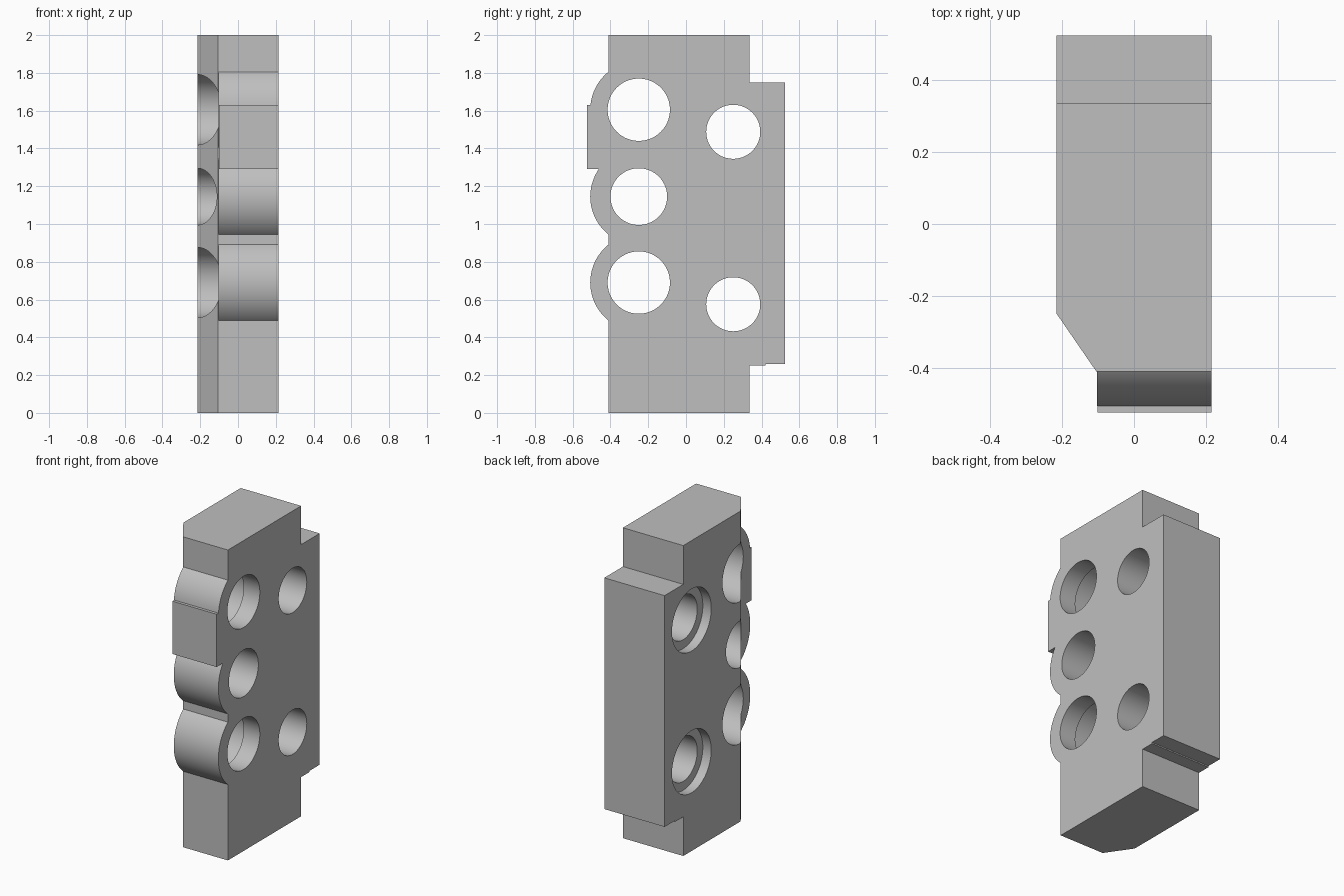
import bpy, bmesh, math
from mathutils import Matrix

if "Cube" in bpy.data.objects:
    bpy.data.objects.remove(bpy.data.objects["Cube"], do_unlink=True)

grey = bpy.data.materials.new("plain grey")
grey.use_nodes = True
grey.diffuse_color = (0.52, 0.52, 0.52, 1)
grey.node_tree.nodes["Principled BSDF"].inputs["Base Color"].default_value = (0.52, 0.52, 0.52, 1)

XL, XR = -0.215, 0.215    # side faces
XB = -0.103               # inner end of the bosses
YH = -0.25                # axis of the front holes


def finish(name, bm):
    bmesh.ops.recalc_face_normals(bm, faces=bm.faces)
    mesh = bpy.data.meshes.new(name)
    bm.to_mesh(mesh)
    bm.free()
    mesh.materials.append(grey)
    obj = bpy.data.objects.new(name, mesh)
    bpy.context.collection.objects.link(obj)
    return obj


def plate(name, outline, z0, z1):
    """Plan outline (x, y) extruded from z0 to z1."""
    bm = bmesh.new()
    face = bm.faces.new([bm.verts.new((x, y, z0)) for x, y in outline])
    new = bmesh.ops.extrude_face_region(bm, geom=[face])["geom"]
    bmesh.ops.translate(bm, vec=(0, 0, z1 - z0),
                        verts=[v for v in new if isinstance(v, bmesh.types.BMVert)])
    return finish(name, bm)


def block(name, x0, x1, y0, y1, z0, z1):
    return plate(name, [(x0, y0), (x1, y0), (x1, y1), (x0, y1)], z0, z1)


def rod(name, x0, x1, y, z, r):
    """Cylinder lying along x."""
    bm = bmesh.new()
    bmesh.ops.create_cone(bm, cap_ends=True, segments=72, radius1=r, radius2=r, depth=x1 - x0,
                          matrix=Matrix.Translation(((x0 + x1) / 2, y, z))
                          @ Matrix.Rotation(math.pi / 2, 4, 'Y'))
    return finish(name, bm)


def combine(target, tool, operation):
    mod = target.modifiers.new(tool.name, 'BOOLEAN')
    mod.operation = operation
    mod.solver = 'EXACT'
    mod.object = tool
    bpy.context.view_layer.objects.active = target
    bpy.ops.object.modifier_apply(modifier=mod.name)
    bpy.data.objects.remove(tool, do_unlink=True)


# Main body with one chamfered front corner
body = plate("manifold_block", [(XL, YH), (-0.105, -0.41), (XR, -0.41), (XR, 0.335), (XL, 0.335)], 0, 2)

# Rear slab with a shallow step underneath
combine(body, block("rear_slab", XL, XR, 0.2, 0.525, 0.26, 1.75), 'UNION')
combine(body, block("rear_step", XL, XR, 0.2, 0.42, 0.252, 1.0), 'UNION')

# Round bosses and square pad on the front
for z in (0.69, 1.145, 1.605):
    combine(body, rod("front_boss", XB, XR, YH, z, 0.257), 'UNION')
combine(body, block("front_pad", -0.101, XR, -0.525, -0.35, 1.29, 1.63), 'UNION')

# Front holes: the outer two widen towards the chamfered side
for z in (0.69, 1.605):
    combine(body, rod("front_hole", -0.3, 0.3, YH, z, 0.165), 'DIFFERENCE')
    combine(body, rod("front_wide_bore", -0.3, 0.10, YH, z, 0.186), 'DIFFERENCE')
combine(body, rod("middle_hole", -0.3, 0.3, YH, 1.145, 0.15), 'DIFFERENCE')

# Rear holes with shallow counterbores
for z in (0.575, 1.488):
    combine(body, rod("rear_hole", -0.3, 0.3, 0.25, z, 0.143), 'DIFFERENCE')
    combine(body, rod("rear_counterbore", -0.3, -0.155, 0.25, z, 0.20), 'DIFFERENCE')

# Smooth curved walls, crisp edges
bpy.ops.object.select_all(action='DESELECT')
body.select_set(True)
bpy.context.view_layer.objects.active = body
bpy.ops.object.shade_smooth_by_angle(angle=math.radians(25))
